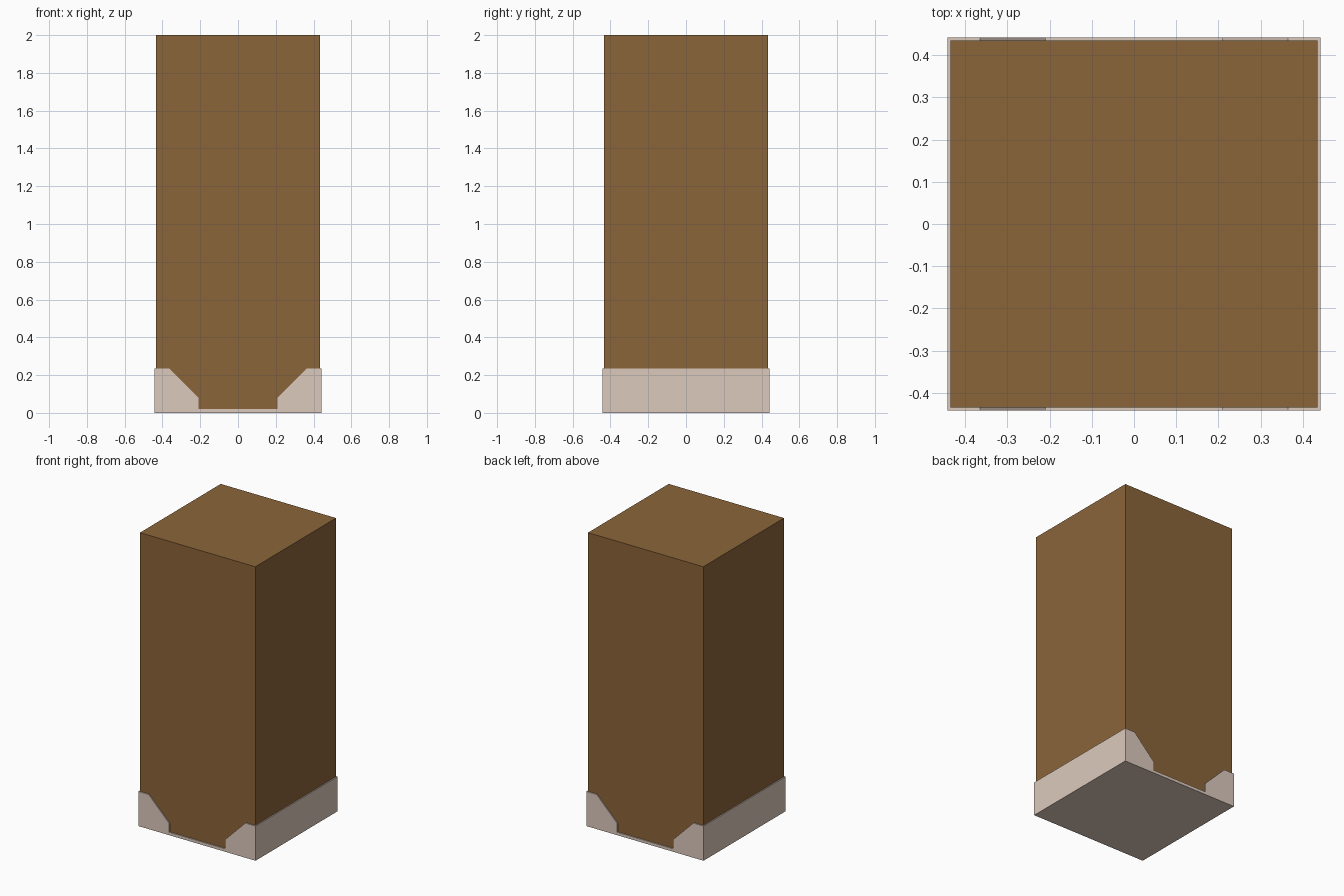
import bpy, bmesh

if "Cube" in bpy.data.objects:
    bpy.data.objects.remove(bpy.data.objects["Cube"])

POST, OUT = 0.435, 0.442   # half widths of post and base
BASE_TOP, FLOOR, HEIGHT = 0.236, 0.008, 2.0


def material(name, rgb):
    m = bpy.data.materials.new(name)
    m.diffuse_color = (*rgb, 1)
    m.use_nodes = True
    m.node_tree.nodes["Principled BSDF"].inputs["Base Color"].default_value = m.diffuse_color
    return m


def finish(name, bm, mat):
    bmesh.ops.recalc_face_normals(bm, faces=bm.faces)
    mesh = bpy.data.meshes.new(name)
    bm.to_mesh(mesh)
    bm.free()
    mesh.materials.append(mat)
    obj = bpy.data.objects.new(name, mesh)
    bpy.context.collection.objects.link(obj)
    return obj


def prism(name, profile, y0, y1, mat):
    """Extrude an x-z outline along y."""
    bm = bmesh.new()
    face = bm.faces.new([bm.verts.new((x, y0, z)) for x, z in profile])
    ext = bmesh.ops.extrude_face_region(bm, geom=[face])
    verts = [v for v in ext["geom"] if isinstance(v, bmesh.types.BMVert)]
    bmesh.ops.translate(bm, vec=(0, y1 - y0, 0), verts=verts)
    return finish(name, bm, mat)


wood = material("wood", (0.26, 0.13, 0.042))
pale = material("pale_metal", (0.72, 0.59, 0.51))

# Square post
prism("post", [(-POST, FLOOR), (POST, FLOOR), (POST, HEIGHT), (-POST, HEIGHT)],
      -POST, POST, wood)

# Base sleeve: floor and full side walls bent from one sheet
channel = [(-OUT, 0), (OUT, 0), (OUT, BASE_TOP), (POST, BASE_TOP),
           (POST, FLOOR), (-POST, FLOOR), (-POST, BASE_TOP), (-OUT, BASE_TOP)]
prism("base_channel", channel, -POST, POST, pale)

# Notched front and back plates of the sleeve
half = [(0.21, 0.02), (0.21, 0.08), (0.365, BASE_TOP), (OUT, BASE_TOP), (OUT, 0)]
notched = half + [(-x, z) for x, z in reversed(half)]
for name, side in (("base_front_plate", -1), ("base_back_plate", 1)):
    prism(name, notched, side * POST, side * OUT, pale)
